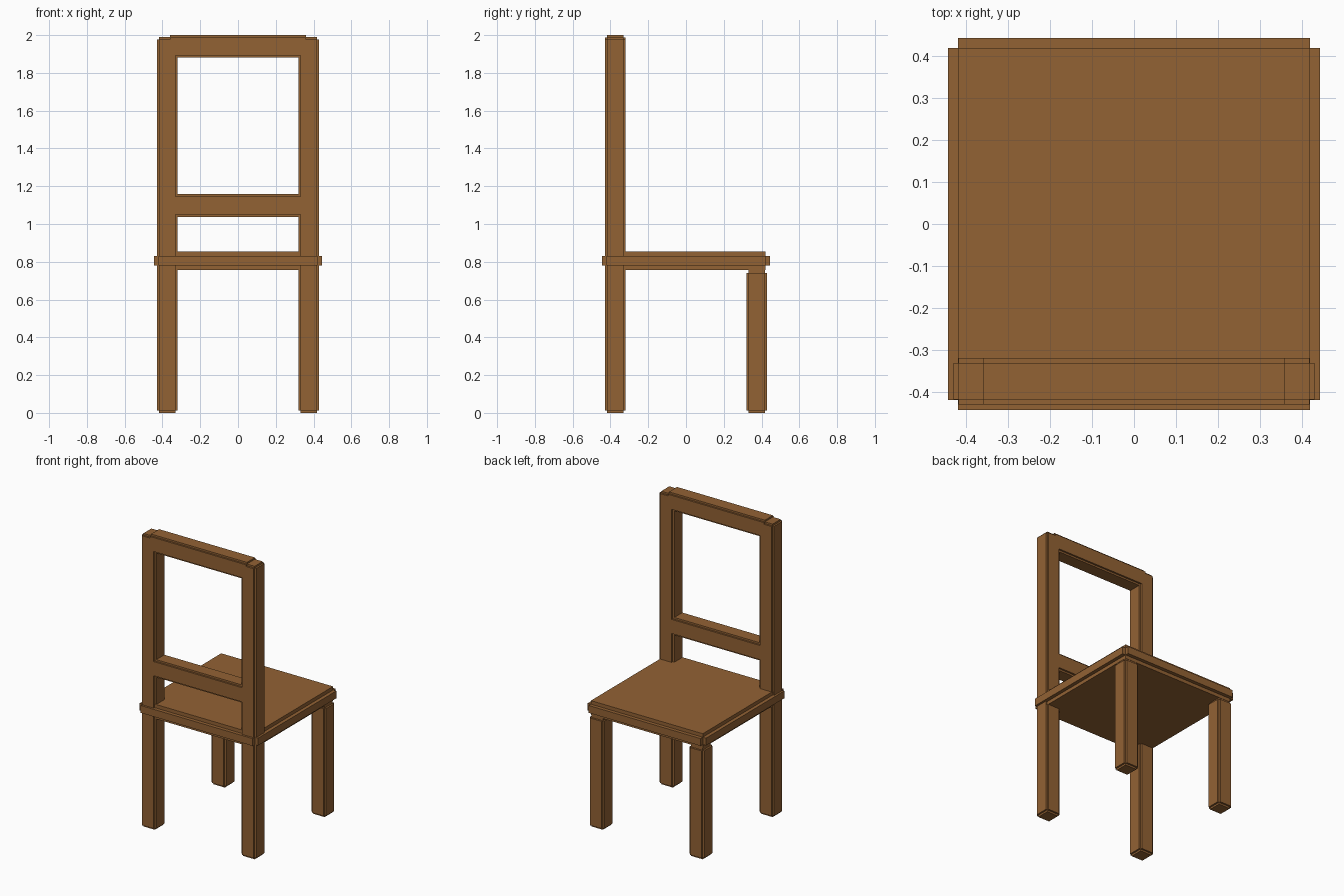
import bpy, bmesh
from mathutils import Vector

if "Cube" in bpy.data.objects:
    bpy.data.objects.remove(bpy.data.objects["Cube"])

wood = bpy.data.materials.new("wood")
wood.diffuse_color = (0.29, 0.122, 0.034, 1)
wood.use_nodes = True
wood.node_tree.nodes["Principled BSDF"].inputs["Base Color"].default_value = wood.diffuse_color


def stepped_box(name, lo, hi, step, ends=None):
    """Core box with each face pushed out by step, leaving notched edges.
    ends overrides the step for faces along a direction, e.g. {'+z': 0.03}."""
    ends = ends or {}
    bm = bmesh.new()
    bmesh.ops.create_cube(bm, size=1)
    lo, hi = Vector(lo), Vector(hi)
    for v in bm.verts:
        v.co = [lo[i] + (v.co[i] + 0.5) * (hi[i] - lo[i]) for i in range(3)]
    bm.normal_update()
    for face in list(bm.faces):
        n = face.normal.copy()
        axis = max(range(3), key=lambda i: abs(n[i]))
        key = ("+" if n[axis] > 0 else "-") + "xyz"[axis]
        push = ends.get(key, step)
        if push:
            new = bmesh.ops.extrude_discrete_faces(bm, faces=[face])["faces"]
            bmesh.ops.translate(bm, verts=new[0].verts, vec=n * push)
    bmesh.ops.recalc_face_normals(bm, faces=bm.faces)
    mesh = bpy.data.meshes.new(name)
    bm.to_mesh(mesh)
    bm.free()
    mesh.materials.append(wood)
    obj = bpy.data.objects.new(name, mesh)
    bpy.context.collection.objects.link(obj)
    return obj


S = 0.012           # step of the posts and rails
A, B = 0.332, 0.418  # inner and outer core limits of the legs

# Seat slab
stepped_box("seat", (-0.42, -0.42, 0.78), (0.42, 0.42, 0.83), 0.024)

# Legs: tall posts at the back, short legs under the seat front
for side, x0, x1 in (("left", -B, -A), ("right", A, B)):
    stepped_box(f"back_post_{side}", (x0, -B, S), (x1, -A, 1.977), S)
    stepped_box(f"front_leg_{side}", (x0, A, S), (x1, B, 0.74), S, {"+z": 0.03})

# Backrest rails, ends buried in the posts
for name, z0, z1 in (("top_rail", 1.893, 1.988), ("lower_rail", 1.05, 1.146)):
    stepped_box(name, (-0.36, -B, z0), (0.36, -A, z1), S, {"-x": 0, "+x": 0})
